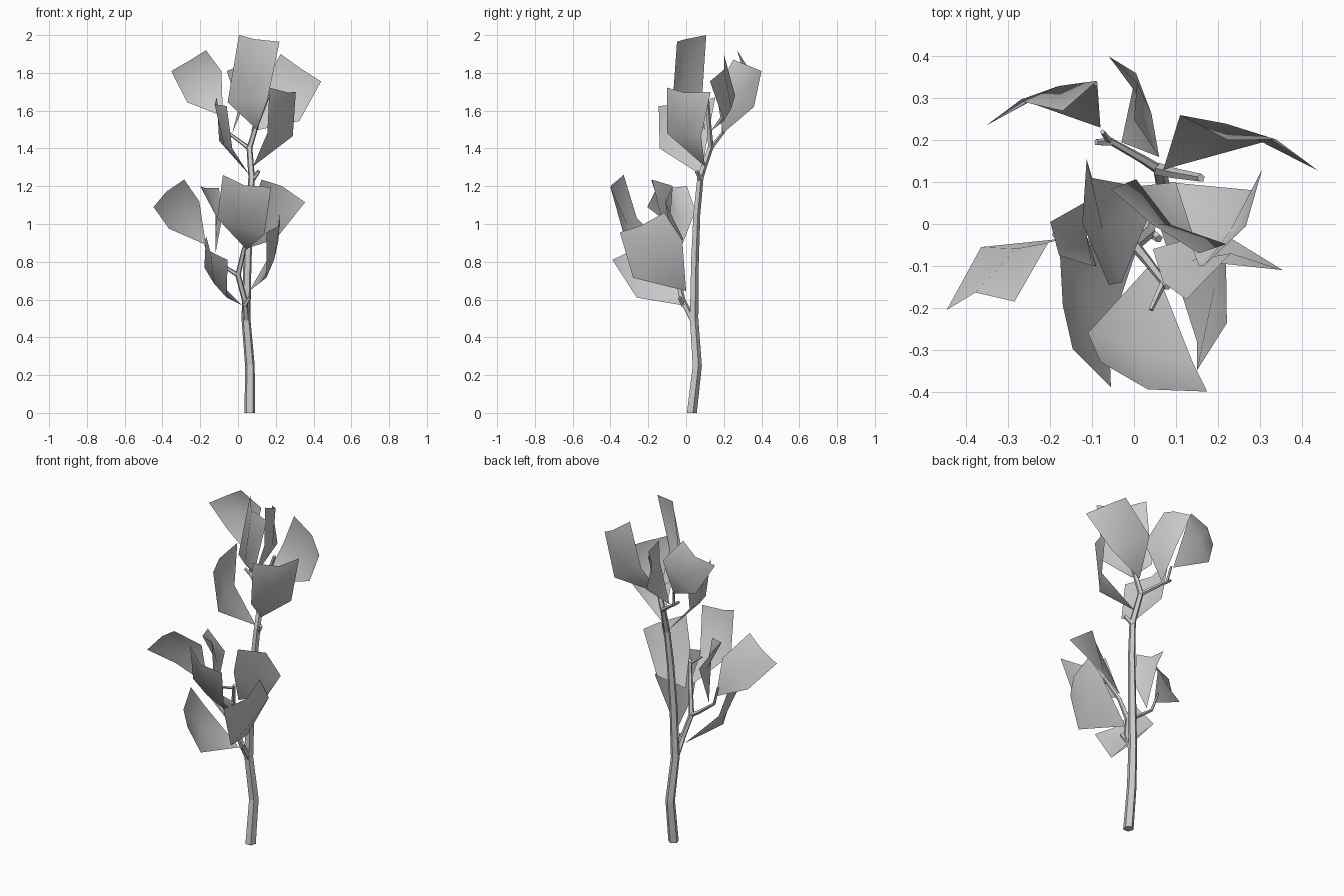
import bpy, math
from mathutils import Vector


def add_mesh(name, verts, faces):
    mesh = bpy.data.meshes.new(name)
    mesh.from_pydata(verts, [], faces)
    mesh.update()
    ob = bpy.data.objects.new(name, mesh)
    bpy.context.collection.objects.link(ob)
    return ob


def tube(name, path, r0, r1, sides=5):
    """Tapered low-poly tube swept along a path."""
    pts = [Vector(p) for p in path]
    n = len(pts)
    verts, faces = [], []
    for i, p in enumerate(pts):
        d = (pts[min(i + 1, n - 1)] - pts[max(i - 1, 0)]).normalized()
        if i == 0 and p.z == 0:
            d = Vector((0, 0, 1))
        u = (Vector((0, 1, 0.01)) - d * d.dot(Vector((0, 1, 0.01)))).normalized()
        v = d.cross(u)
        r = r0 + (r1 - r0) * i / (n - 1)
        for k in range(sides):
            a = 2 * math.pi * k / sides
            verts.append(p + r * (math.cos(a) * u + math.sin(a) * v))
    for i in range(n - 1):
        for k in range(sides):
            k2 = (k + 1) % sides
            faces.append((i * sides + k, i * sides + k2,
                          (i + 1) * sides + k2, (i + 1) * sides + k))
    faces.append(tuple(reversed(range(sides))))
    faces.append(tuple(range((n - 1) * sides, n * sides)))
    return add_mesh(name, verts, faces)


def leaf(name, base, side_a, tip_a, tip_b, side_b, fold=.04):
    """Blunt leaf with a midrib; the tip is cupped towards its underside."""
    b, sa, ta, tb, sb = map(Vector, (base, side_a, tip_a, tip_b, side_b))
    tip = (ta + tb) / 2
    under = (tip - b).cross(tb - ta).normalized()
    if under.z > 0:
        under = -under
    rib = (sa + sb) / 2 + under * .01
    ob = add_mesh(name, [b, sa, ta, tip + under * fold, tb, sb, rib],
                  [(0, 1, 6), (0, 6, 5), (6, 1, 2, 3), (6, 3, 4, 5)])
    for p in ob.data.polygons:
        p.use_smooth = True


# Stem and branches
tube("main_stem", [(.062, .028, 0), (.063, .057, .25), (.042, .04, .5), (.05, .045, .8),
                   (.062, .055, 1.05), (.072, .075, 1.25), (.06, .13, 1.41)], .029, .016)
tube("lower_branch", [(.045, .04, .48), (.035, -.02, .6), (0, -.05, .73)], .017, .015)
tube("lower_main_fork", [(0, -.05, .73), (.03, -.085, .86), (.08, -.15, 1.0)], .015, .009)
tube("lower_left_fork", [(0, -.05, .73), (-.05, -.05, .76), (-.155, -.04, .84),
                         (-.19, -.025, .95)], .013, .006)
tube("upper_main_fork", [(.06, .13, 1.4), (.1, .12, 1.53), (.16, .11, 1.68)], .016, .01)
tube("upper_left_fork", [(.06, .13, 1.4), (.02, .155, 1.43), (-.06, .2, 1.49),
                         (-.075, .22, 1.58)], .013, .006)

# Short twig stubs
tube("lower_stub", [(.035, -.015, .57), (.06, -.035, .61)], .013, .01)
tube("upper_stub", [(.075, .08, 1.23), (.11, .055, 1.28)], .013, .01)
tube("lower_fork_stub", [(.07, -.14, .98), (.04, -.205, 1.0)], .009, .006)
tube("upper_fork_stub", [(-.05, .195, 1.48), (-.09, .195, 1.51)], .01, .008)

# Lower leaf cluster: base, side, tip, tip, side
leaf("lower_left_leaf", (.02, -.02, .57), (-.06, -.26, .61), (-.055, -.39, .81),
     (-.17, -.194, .94), (-.178, -.05, .77))
leaf("lower_right_leaf", (.06, 0, .645), (.15, -.28, .715), (.15, -.35, .955),
     (.22, -.115, 1.06), (.215, -.02, .915))
leaf("far_left_leaf", (-.17, -.035, .89), (-.365, -.055, .975), (-.447, -.205, 1.09),
     (-.285, -.185, 1.235), (-.205, -.045, 1.12), -.035)
leaf("front_leaf", (.045, -.09, .865), (-.11, -.26, 1.03), (-.08, -.33, 1.26),
     (.175, -.4, 1.195), (.14, -.33, .945))
leaf("middle_right_leaf", (.045, -.06, .87), (.2, -.015, .92), (.355, -.11, 1.115),
     (.125, -.18, 1.235), (.07, -.14, 1.07), -.08)
leaf("middle_left_leaf", (-.12, -.04, .84), (-.12, .05, 1.07), (-.2, .005, 1.2),
     (-.1, -.1, 1.19), (-.09, -.1, 1.0))

# Upper leaf cluster
leaf("upper_left_leaf", (.06, .08, 1.26), (-.03, -.14, 1.4), (-.06, -.145, 1.625),
     (-.113, .155, 1.67), (-.1, .11, 1.44))
leaf("upper_right_leaf", (.08, .1, 1.305), (.29, .08, 1.465), (.306, .13, 1.7),
     (.167, -.1, 1.722), (.155, -.1, 1.48))
leaf("top_leaf", (.1, .1, 1.5), (-.055, .083, 1.645), (.005, .107, 2.0),
     (.22, -.048, 1.965), (.155, -.07, 1.655))
leaf("back_right_leaf", (.07, .13, 1.49), (.325, .2, 1.545), (.44, .127, 1.755),
     (.225, .2, 1.9), (.11, .26, 1.68))
leaf("back_left_leaf", (-.08, .23, 1.57), (-.27, .297, 1.645), (-.353, .235, 1.81),
     (-.17, .27, 1.92), (-.088, .342, 1.81))
leaf("back_leaf", (-.03, .195, 1.48), (.005, .36, 1.62), (-.06, .4, 1.81),
     (0, .25, 1.87), (.06, .16, 1.7))
